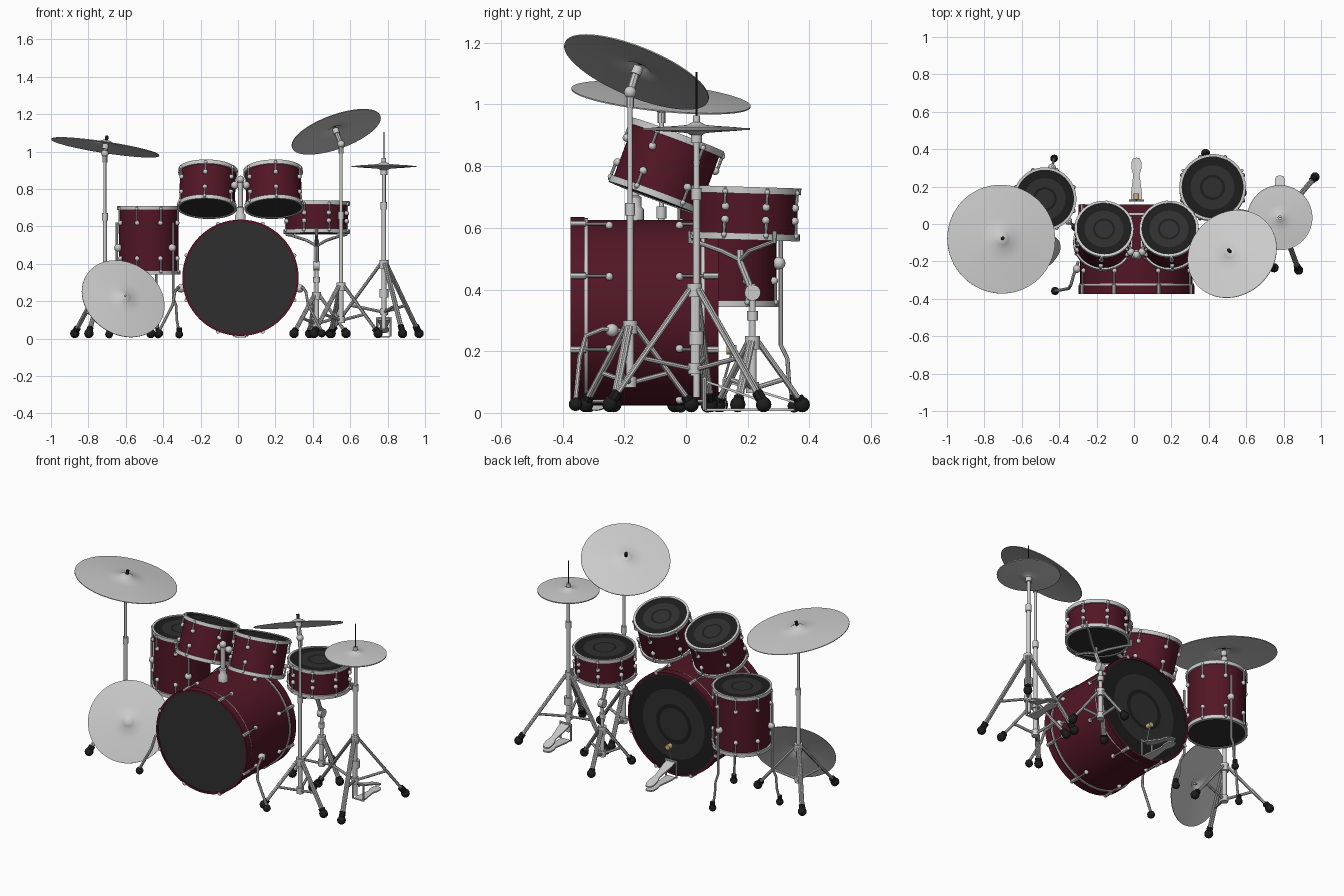
import bpy, bmesh
from math import pi, sin, cos, radians
from mathutils import Vector, Matrix

if "Cube" in bpy.data.objects:
    bpy.data.objects.remove(bpy.data.objects["Cube"])
V = Vector

def material(name, c):
    m = bpy.data.materials.new(name)
    m.diffuse_color = (*c, 1)
    m.use_nodes = True
    m.node_tree.nodes["Principled BSDF"].inputs["Base Color"].default_value = m.diffuse_color
    return m

RED = material("wine_red", (0.085, 0.008, 0.018))
HEAD = material("charcoal", (0.028, 0.028, 0.028))
BLACK = material("black", (0.012, 0.012, 0.012))
FELT = material("felt", (0.6, 0.45, 0.2))

def frame(origin, normal=(0, 0, 1)):
    return Matrix.Translation(origin) @ V(normal).to_track_quat('Z', 'Y').to_matrix().to_4x4()

def finish(o, mat):
    if mat:
        o.data.materials.clear()
        o.data.materials.append(mat)
    bpy.ops.object.select_all(action='DESELECT')
    o.select_set(True)
    bpy.context.view_layer.objects.active = o
    if o.type == 'CURVE':
        bpy.ops.object.convert(target='MESH')
    bpy.ops.object.shade_smooth_by_angle(angle=radians(40))

def from_bm(name, bm, M, mat=None):
    bmesh.ops.recalc_face_normals(bm, faces=bm.faces)
    me = bpy.data.meshes.new(name)
    bm.to_mesh(me)
    bm.free()
    me.transform(M)
    o = bpy.data.objects.new(name, me)
    bpy.context.collection.objects.link(o)
    finish(o, mat)

def lathe(name, prof, M, mat=None, n=48):
    bm = bmesh.new()
    vs = [bm.verts.new((r, 0, z)) for r, z in prof]
    es = [bm.edges.new(p) for p in zip(vs, vs[1:])]
    bmesh.ops.spin(bm, geom=vs + es, axis=(0, 0, 1), cent=(0, 0, 0), angle=2 * pi, steps=n)
    bmesh.ops.remove_doubles(bm, verts=bm.verts, dist=1e-5)
    from_bm(name, bm, M, mat)

def cyl(name, M, r, z0, z1, mat=None, n=16):
    lathe(name, [(0, z0), (r, z0), (r, z1), (0, z1)], M, mat, n)

def tubes(name, paths, r, mat=None):
    cu = bpy.data.curves.new(name, 'CURVE')
    cu.dimensions, cu.bevel_depth, cu.bevel_resolution, cu.use_fill_caps = '3D', r, 2, True
    for path in paths:
        s = cu.splines.new('POLY')
        s.points.add(len(path) - 1)
        for p, q in zip(s.points, path):
            p.co = (*q, 1)
    o = bpy.data.objects.new(name, cu)
    bpy.context.collection.objects.link(o)
    finish(o, mat)

def balls(name, pts, r, mat=None):
    bm = bmesh.new()
    for p in pts:
        bmesh.ops.create_uvsphere(bm, u_segments=12, v_segments=8, radius=r, matrix=Matrix.Translation(p))
    from_bm(name, bm, Matrix(), mat)

def drum(name, top, n, r, h, lugs, lug_zs, hoop_mat=None, hoop_h=0.022, lip=0.01, roll=0.0):
    """Shell, hoops, heads and lugs; top is the centre of the batter head."""
    n = V(n).normalized()
    M = frame(V(top) - n * h, n)
    cyl(name + "_shell", M, r, 0.008, h - 0.008, RED, 64)
    cyl(name + "_bottom_head", M, r + 0.001, 0.003, 0.012, HEAD, 64)
    cyl(name + "_batter_head", M, r + 0.001, h - 0.012, h - 0.006, HEAD, 64)
    for i, (a, b) in enumerate([(0.7, 0.98), (0.32, 0.4)]):
        lathe(f"{name}_head_ring_{i}", [(r * a, h - 0.005), (r * b, h - 0.005)], M, BLACK, 64)
    for side, z0, z1 in (("bottom", 0, hoop_h), ("top", h - hoop_h, h)):
        ri, ro = r - 0.003, r + lip
        lathe(f"{name}_{side}_hoop", [(ri, z0), (ro, z0), (ro, z1), (ri, z1), (ri, z0)], M, hoop_mat, 64)
    rods, knobs, ends = [], [], []
    for k in range(lugs):
        a = 2 * pi * k / lugs + roll
        P = lambda rr, z: M @ V((rr * cos(a), rr * sin(a), z))
        for z, edge in zip(lug_zs, (0.004, h - 0.004)):
            rods.append([P(r + lip, edge), P(r + 0.010, z)])
            knobs += [P(r + 0.005, z)]
            ends.append(P(r + lip, edge + (0.012 if edge < 0.1 else -0.012)))
    tubes(name + "_tension_rods", rods, 0.005)
    balls(name + "_lugs", knobs, 0.013)
    balls(name + "_rod_ends", ends, 0.009)
    return M

def cymbal(name, c, n, R):
    up = [(0, .1), (.06, .095), (.12, .07), (.17, .038), (.4, .018), (.7, 0), (1, -.03)]
    prof = [(r * R, z * R) for r, z in up] + [(r * R, z * R - 0.004) for r, z in reversed(up)]
    M = frame(c, n)
    lathe(name, prof, M, None, 64)
    return M

def tripod(name, x, y, hub, angles, reach):
    legs, struts, boots, tips = [], [], [], []
    for a in angles:
        d = V((cos(radians(a)), sin(radians(a)), 0))
        s = V((-d.y, d.x, 0)) * 0.006
        top, foot = V((x, y, hub)) + d * 0.018, V((x, y, 0.03)) + d * reach
        mid = top.lerp(foot, 0.6)
        low = V((x, y, hub * 0.36)) + d * 0.015
        legs += [[top + s, foot + s], [top - s, foot - s]]
        struts.append([low, mid])
        boots.append([top.lerp(foot, 0.9), foot])
        tips.append(foot - V((0, 0, 0.003)))
    tubes(name + "_legs", legs, 0.008)
    tubes(name + "_struts", struts, 0.008)
    tubes(name + "_boots", boots, 0.018, BLACK)
    balls(name + "_feet", tips, 0.025, BLACK)
    M = frame((x, y, 0))
    cyl(name + "_hub", M, 0.024, hub - 0.025, hub + 0.02)
    cyl(name + "_collar", M, 0.021, hub * 0.36 - 0.018, hub * 0.36 + 0.018)
    cyl(name + "_lower_tube", M, 0.013, hub * 0.3, hub + 0.02)

# bass drum: lies on its side, batter head toward the back
CX = 0.013
drum("bass_drum", (CX, 0.105, 0.325), (0, 1, 0), 0.301, 0.479, 8, (0.125, 0.353), RED, 0.045, 0.010, pi / 8)
MB = frame((CX, -0.374, 0.325), (0, 1, 0))
for i, z in enumerate((0.05, 0.429)):
    cyl(f"bass_metal_ring_{i}", MB, 0.307, z - 0.006, z + 0.006, None, 64)
claws = []
for k in range(8):
    a = pi / 8 + k * pi / 4
    for z0, z1 in ((0, 0.05), (0.48, 0.43)):
        claws.append([MB @ V((0.312 * cos(a), 0.312 * sin(a), z)) for z in (z0, z1)])
tubes("bass_claws", claws, 0.011)

# bass drum spurs, mirrored
spurs = [[V((CX + s * x, y, z)) for x, y, z in ((0.31, -0.20, 0.265), (0.335, -0.27, 0.272),
         (0.35, -0.325, 0.25), (0.362, -0.345, 0.18), (0.37, -0.353, 0.1), (0.435, -0.358, 0.04))] for s in (-1, 1)]
spurs = [p[:4] + p[5:] for p in spurs]
tubes("bass_spurs", spurs, 0.008)
balls("spur_brackets", [V((CX + s * 0.318, -0.24, 0.268)) for s in (-1, 1)], 0.022)
balls("spur_feet", [p[-1] - V((0, 0, 0.012)) for p in spurs], 0.022, BLACK)

# rack toms and their shared mount
for side, x, s in (("left", -0.160, -1), ("right", 0.187, 1)):
    drum(f"{side}_rack_tom", (x, -0.025, 0.902), (-s * 0.03, 0.35, 0.94), 0.149, 0.221, 6, (0.068, 0.153), roll=pi / 6)
MP = frame((CX, -0.165, 0))
lathe("tom_mount_base", [(0, .61), (.028, .61), (.028, .66), (.02, .67), (.02, .70), (.013, .705), (.013, .85), (0, .85)], MP, None, 24)
tubes("tom_mount_arms", [[(CX, -0.165, 0.82), (CX + s * 0.03, -0.14, 0.82), (CX + s * 0.075, -0.08, 0.81)]
                         for s in (-1, 1)], 0.012)
balls("tom_mount_joints", [V((CX + s * 0.03, -0.15, 0.82)) for s in (-1, 1)] + [V((CX, -0.165, 0.85))], 0.021)

# floor tom with three bent legs
FX, FY = -0.477, 0.134
drum("floor_tom", (FX, FY, 0.71), (0, 0, 1), 0.159, 0.367, 8, (0.085, 0.275), roll=pi / 8)
legs, brackets = [], []
for a in (77, 197, 317):
    d = V((cos(radians(a)), sin(radians(a)), 0))
    legs.append([V((FX, FY, z)) + d * r for r, z in ((.178, .62), (.178, .22), (.2, .175), (.205, .1), (.222, .03))])
    brackets.append(V((FX, FY, 0.485)) + d * 0.172)
tubes("floor_tom_legs", legs, 0.007)
balls("floor_tom_leg_brackets", brackets, 0.021)
tubes("floor_tom_boots", [[p[-1], p[-1] + V((0, 0, 0.03))] for p in legs], 0.014, BLACK)
balls("floor_tom_feet", [p[-1] - V((0, 0, 0.008)) for p in legs], 0.021, BLACK)

# snare drum in a basket stand
SX, SY = 0.42, 0.196
drum("snare_drum", (SX, SY, 0.733), (0, 0.03, 1), 0.168, 0.172, 8, (0.065, 0.107), roll=pi / 8)
MSS = frame((SX, SY + 0.02, 0))
tripod("snare_stand", SX, SY + 0.02, 0.23, (103, 223, 343), 0.165)
cyl("snare_stand_tube", MSS, 0.010, 0.2, 0.42)
cyl("snare_stand_clamp", MSS, 0.018, 0.3, 0.33)
cyl("snare_tilter", frame((SX, SY + 0.02, 0.39), (1, 0, 0)), 0.026, -0.015, 0.015)
tubes("snare_tilter_neck", [[(SX, SY + 0.02, 0.39), (SX, SY - 0.02, 0.49), (SX, SY - 0.02, 0.53)]], 0.012)
arms = []
for a in (30, 150, 270):
    d = V((cos(radians(a)), sin(radians(a)), 0))
    arms.append([V((SX, SY - 0.02 * (r < .1), z)) + d * r for r, z in ((0, .495), (.06, .525), (.15, .55), (.183, .555), (.183, .59))])
tubes("snare_basket_arms", arms, 0.008)

# crash and ride cymbals on straight stands
def stand(name, x, y, hub, angles, reach, top, c, n, R):
    tripod(name + "_stand", x, y, hub, angles, reach)
    M = frame((x, y, 0))
    split = hub + (top - hub) * 0.5
    cyl(name + "_stand_tube", M, 0.011, hub, split)
    cyl(name + "_stand_upper_tube", M, 0.008, split, top)
    cyl(name + "_stand_clamp", M, 0.016, split - 0.02, split + 0.02)
    MC = cymbal(name + "_cymbal", c, n, R)
    tubes(name + "_tilter", [[(x, y, top - 0.05), (x, y, top), MC @ V((0, 0, -0.02))]], 0.013)
    balls(name + "_tilter_joint", [V((x, y, top))], 0.02)
    cyl(name + "_washer", MC, 0.017, -0.02, 0.008)
    cyl(name + "_wing_nut", MC, 0.009, 0.02, 0.052, BLACK, 12)

stand("crash", 0.551, -0.181, 0.28, (-15, 105, 225), 0.205, 1.04, (0.522, -0.157, 1.114), (-0.32, 0.36, 0.88), 0.251)
stand("ride", -0.712, -0.08, 0.31, (10, 130, 250), 0.25, 0.99, (-0.708, -0.080, 1.033), (0.15, 0.1, 0.98), 0.292)

# spare cymbal leaning near the floor
MS = cymbal("leaning_cymbal", (-0.611, -0.195, 0.217), (0.33, -0.81, 0.48), 0.234)
cyl("leaning_cymbal_pin", MS, 0.005, 0, 0.03)

# hi-hat
HX, HY = 0.78, 0.034
MH = frame((HX, HY, 0))
tripod("hihat_stand", HX, HY - 0.006, 0.40, (50, 170, 290), 0.292)
cyl("hihat_tube", MH, 0.012, 0.05, 0.72)
cyl("hihat_upper_tube", MH, 0.010, 0.7, 0.90)
cyl("hihat_lower_collar", MH, 0.024, 0.22, 0.265)
cyl("hihat_tube_clamp", MH, 0.017, 0.69, 0.73)
cyl("hihat_lower_seat", MH, 0.018, 0.875, 0.905)
cyl("hihat_rod", MH, 0.003, 0.9, 1.105, BLACK)
cyl("hihat_clutch", MH, 0.012, 0.935, 0.965)
cymbal("hihat_top_cymbal", (HX, HY, 0.927), (0, 0, 1), 0.174)
cymbal("hihat_bottom_cymbal", (HX, HY, 0.914), (0, 0, -1), 0.174)

# foot pedals: a footboard, base plate and uprights
def pedal(name, x, heel, toe, rise):
    half = [(0, .0), (.018, .004), (.026, .02), (.027, .05), (.017, .08), (.03, .17), (.028, .2)]
    L = heel - toe
    for part, z0, slope in (("footboard", 0.03, rise / L), ("base_plate", 0.006, 0)):
        bm = bmesh.new()
        pts = half + [(-a, b) for a, b in reversed(half[1:])]
        f = bm.faces.new([bm.verts.new((x + a, heel - b / .2 * L, z0 + b / .2 * L * slope)) for a, b in pts])
        e = bmesh.ops.extrude_face_region(bm, geom=[f])
        bmesh.ops.translate(bm, verts=[g for g in e["geom"] if isinstance(g, bmesh.types.BMVert)], vec=(0, 0, 0.008))
        from_bm(f"{name}_{part}", bm, Matrix())
    tubes(name + "_uprights", [[(x + s * .035, toe, 0.01), (x + s * .035, toe, rise + .04)] for s in (-1, 1)]
          + [[(x - .04, toe, rise + .04), (x + .04, toe, rise + .04)], [(x, toe, rise + .04), (x, toe + .01, rise + .02)]], 0.006)

pedal("bass_pedal", CX, 0.355, 0.125, 0.07)
pedal("hihat_pedal", HX, 0.26, 0.06, 0.07)
tubes("bass_beater_shaft", [[(CX, 0.125, 0.11), (CX, 0.15, 0.2)]], 0.004)
cyl("bass_beater", frame((CX, 0.15, 0.205), (0, 1, 0)), 0.015, -0.018, 0.014, FELT)
